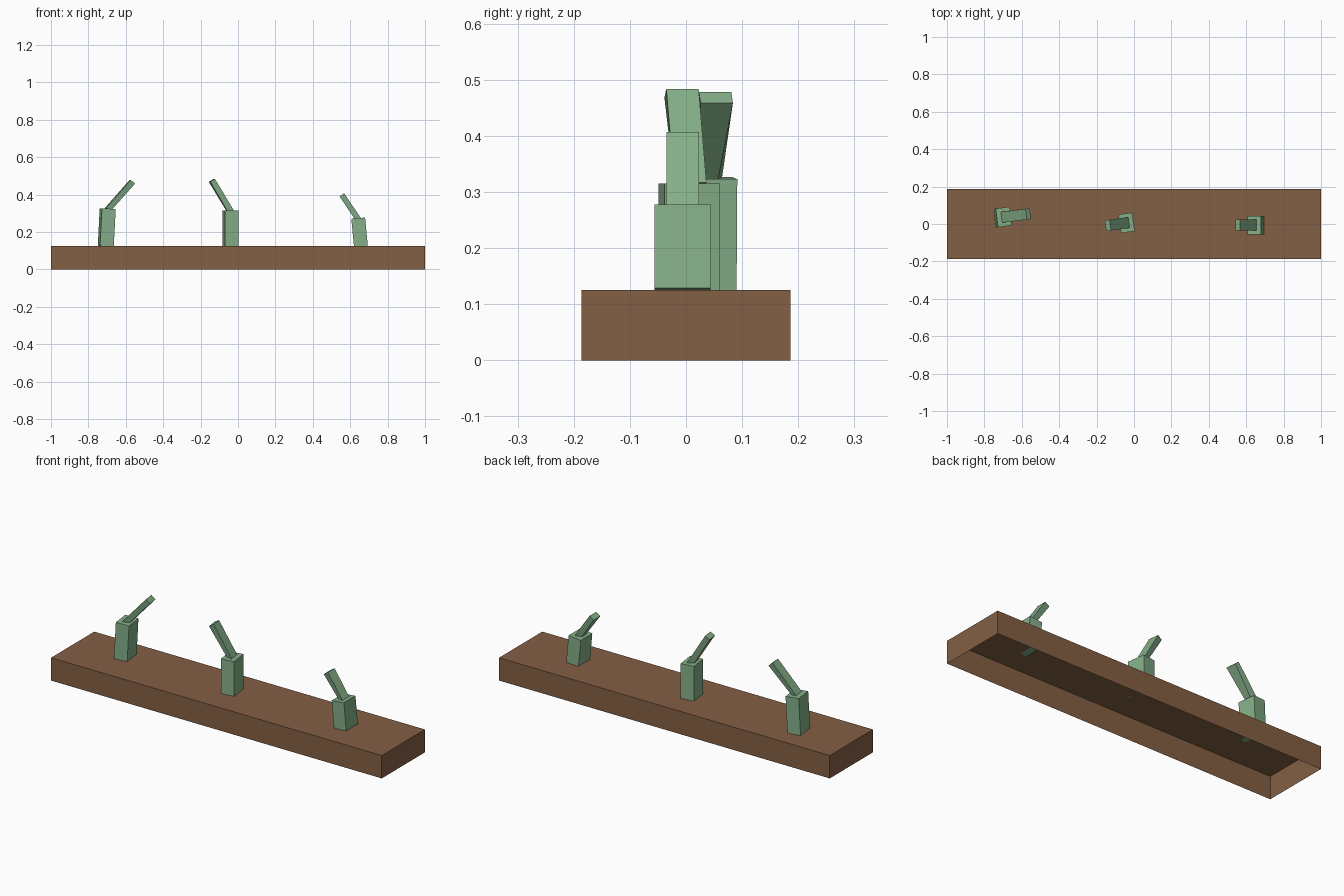
import bpy, bmesh, math
from mathutils import Matrix, Vector

cube = bpy.data.objects.get("Cube")
if cube:
    bpy.data.objects.remove(cube, do_unlink=True)


def material(name, rgb):
    mat = bpy.data.materials.new(name)
    mat.use_nodes = True
    mat.diffuse_color = (*rgb, 1)
    mat.node_tree.nodes["Principled BSDF"].inputs["Base Color"].default_value = (*rgb, 1)
    return mat


BROWN = material("earth_brown", (0.23, 0.115, 0.057))
GREEN = material("plant_green", (0.235, 0.43, 0.25))


def box(name, size, mat, matrix, shape=None):
    """Box standing on its local origin; shape may edit the mesh first."""
    bm = bmesh.new()
    bmesh.ops.create_cube(bm, size=1)
    bmesh.ops.translate(bm, verts=bm.verts, vec=(0, 0, 0.5))
    bmesh.ops.scale(bm, verts=bm.verts, vec=size)
    if shape:
        shape(bm)
    mesh = bpy.data.meshes.new(name)
    bm.to_mesh(mesh)
    bm.free()
    mesh.materials.append(mat)
    obj = bpy.data.objects.new(name, mesh)
    obj.matrix_world = matrix
    bpy.context.collection.objects.link(obj)
    return obj


# Soil bed, a shell open underneath
def open_bottom(bm):
    bottom = [f for f in bm.faces if f.normal.z < -0.9]
    bmesh.ops.delete(bm, geom=bottom, context='FACES_ONLY')


box("soil_bed", (2, 0.373, 0.125), BROWN, Matrix.Identity(4), open_bottom)


# Sprouts: a stubby stem with a slanted shoot, narrowed under its root
def sprout(label, x, y, yaw, tilt, height, lean, length):
    turn = Matrix.Rotation(math.radians(yaw), 4, 'Z')
    stem = (Matrix.Translation((x, y, 0.125)) @ turn
            @ Matrix.Rotation(math.radians(tilt), 4, 'Y'))
    box(label + "_stem", (0.074, 0.1, height), GREEN, stem)

    def narrow_root(bm):
        for v in bm.verts:
            if v.co.z < 0.01 and v.co.x * lean > 0:
                v.co.y *= 0.55

    root = stem @ Vector((0, 0, height - 0.006))
    shoot = (Matrix.Translation(root) @ turn
             @ Matrix.Rotation(math.radians(lean), 4, 'Y'))
    box(label + "_shoot", (0.03, 0.058, length), GREEN, shoot, narrow_root)


sprout("right_sprout", -0.707, 0.036, 7, 3, 0.2, 41.5, 0.2)
sprout("middle_sprout", -0.04, 0.006, 8, 0, 0.19, -31, 0.195)
sprout("left_sprout", 0.657, -0.006, 0, -5.5, 0.15, -34, 0.157)
